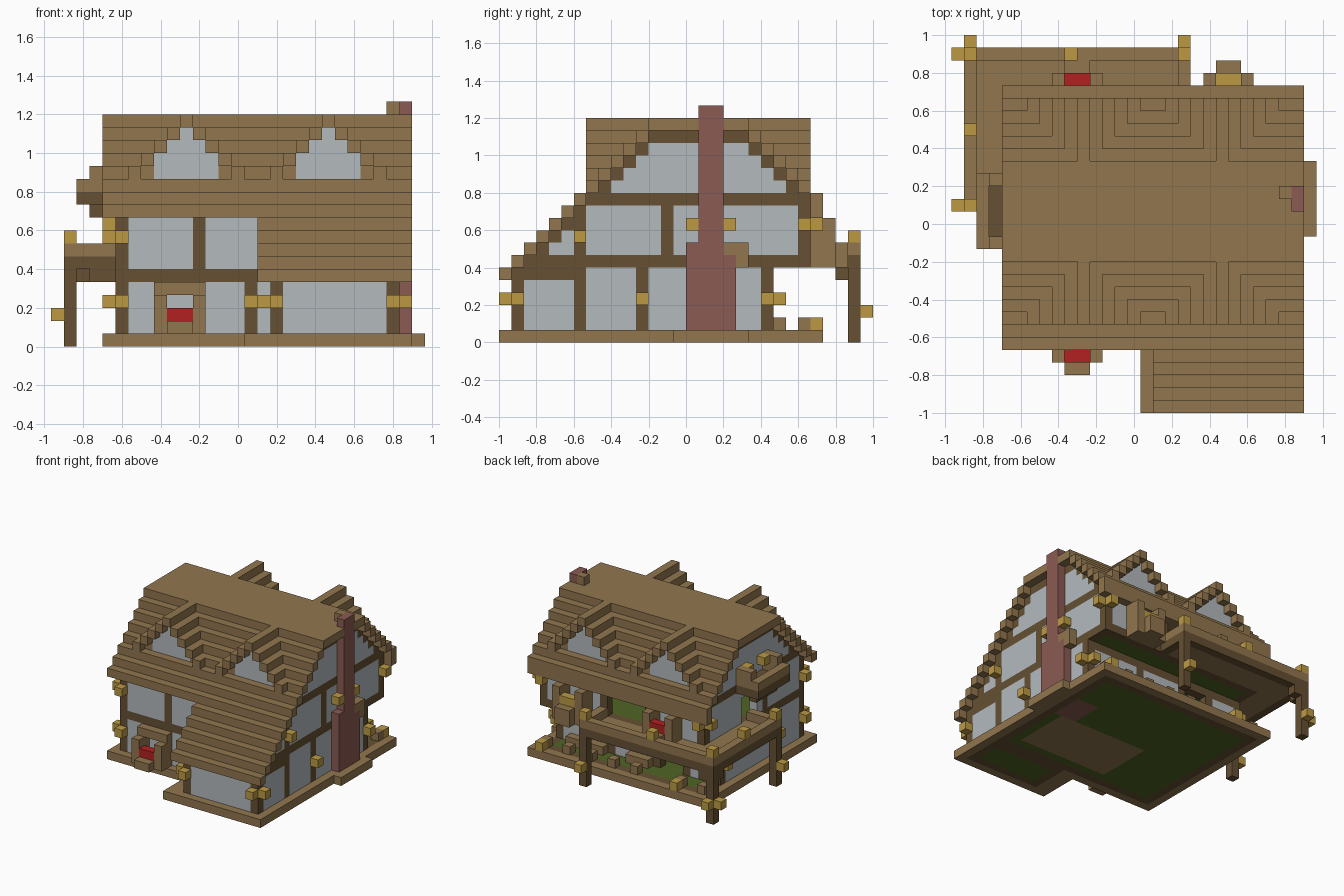
import bpy
import bmesh
from mathutils import Vector

if "Cube" in bpy.data.objects:
    bpy.data.objects.remove(bpy.data.objects["Cube"])

UNIT = 2 / 30
ORIGIN = Vector((14.5, 15, 0))
PALETTE = {
    "wood": (145, 118, 78), "beam": (102, 80, 51), "glass": (179, 186, 190),
    "lamp": (188, 154, 68), "red": (178, 33, 33), "brick": (139, 91, 83),
    "grass": (80, 100, 35),
}


def linear(c):
    c /= 255
    return c / 12.92 if c < 0.04 else ((c + 0.055) / 1.055) ** 2.4


def make_material(name, rgb):
    mat = bpy.data.materials.new(name)
    mat.use_nodes = True
    color = [linear(c) for c in rgb] + [1]
    mat.diffuse_color = color
    mat.node_tree.nodes["Principled BSDF"].inputs["Base Color"].default_value = color
    return mat


materials = {name: make_material(name, rgb) for name, rgb in PALETTE.items()}
cells = {}


def block(part, mat, xs, ys, zs):
    """Fill grid cells; each range is (first, end) or one index."""
    spans = [range(s, s + 1) if isinstance(s, int) else range(*s) for s in (xs, ys, zs)]
    for x in spans[0]:
        for y in spans[1]:
            for z in spans[2]:
                if part:
                    cells[x, y, z] = (part, mat)
                else:
                    cells.pop((x, y, z), None)


# Foundation and ground floor
LEFT, RIGHT = 5, 26
block("foundation", "wood", (4, 28), (5, 26), 0)
block("foundation", "wood", (15, 28), (0, 5), 0)
block("foundation", "wood", (27, 29), (14, 20), 0)
block("floor_edge", "beam", (5, 27), (6, 25), 0)
block("floor_edge", "beam", (17, 27), (1, 6), 0)
block("ground_floor", "grass", (6, RIGHT), (7, 24), 0)
block("ground_floor", "grass", (18, RIGHT), (2, 5), 0)
block("floor_boards", "wood", (13, 25), (8, 15), 0)
block("hearth", "brick", (23, RIGHT), (15, 19), 0)
block("upper_floor", "grass", (6, RIGHT), (7, 24), 6)


# Gable end walls, row by row
def gable(side, x, porch):
    for z in range(1, 17):
        start = max(z - 4, 1 if porch else 6)
        if z < 6 and porch:
            start = 1
        end = 22 if z < 6 else min(25, 36 - z)
        beam_row = z in (6, 11, 16)
        block(side + "_windows", "glass", x, (start, end), z)
        block(side + "_frame", "beam", x, start, z)
        block(side + "_frame", "beam", x, end - 1, z)
        if beam_row:
            block(side + "_frame", "beam", x, (start, end), z)
    block(side + "_frame", "beam", x, 6, (1, 10))
    block(side + "_frame", "beam", x, 11, (1, 6))
    block(side + "_frame", "beam", x, 13, (7, 11))


gable("left_wall", LEFT, False)
gable("right_wall", RIGHT, True)
block("right_wall_frame", "beam", RIGHT, (1, 7), 5)


# Long walls: glass, posts and a top beam
def long_wall(name, y, xs, zs, posts):
    block(name + "_windows", "glass", xs, y, zs)
    block(name + "_frame", "beam", xs, y, zs[1] - 1)
    for x in posts:
        block(name + "_frame", "beam", x, y, zs)


long_wall("front_lower", 6, (LEFT, 27), (1, 6), (LEFT, 15, RIGHT))
long_wall("front_upper", 6, (LEFT, 27), (6, 11), (LEFT, 11, 16, RIGHT))
long_wall("porch_front", 1, (17, 27), (1, 6), (17, RIGHT))
long_wall("back_lower", 21, (LEFT, 27), (1, 6), (LEFT, 9, 13, 19, RIGHT))
long_wall("back_upper", 24, (LEFT, 27), (6, 11), (LEFT, 12, 18, RIGHT))
block("back_upper_frame", "beam", (LEFT, 27), 24, 6)

# Porch left wall
block("porch_windows", "glass", 17, (2, 6), (1, 5))
block("porch_frame", "beam", 17, (1, 6), 5)
for z in range(6, 9):
    block("porch_windows", "glass", 17, (z - 4, 6), z)
    block("porch_frame", "beam", 17, z - 4, z)

# Open doorways
block(None, None, (13, 18), 24, (7, 10))
block(None, None, (10, 13), 21, (1, 5))
block(None, None, LEFT, (15, 18), (7, 10))

# Stepped roof, lower porch roof and flat ridge
for z in range(5, 18):
    x0 = 16 if z < 10 else 4
    inner = (x0 + 2, RIGHT)
    y = z - 5
    block("roof", "wood", inner, y + 1, z)
    block("roof", "wood", (x0, 28), y, z)
    if z >= 10:
        y = min(36 - z, 25)
        block("roof", "wood", inner, y - 1, z)
        block("roof", "wood", (x0, 28), y, z)
block("roof", "wood", (4, 28), (12, 20), 17)

# Dormers on both slopes
for center in (10, 21):
    for step in range(5):
        z = 17 - step
        for x in (center - step, center + step):
            block("dormer_roofs", "wood", x, (7, z - 4), z)
            block("dormer_roofs", "wood", x, (36 - z, 25), z)
        half = min(step - 1, 2)
        if step:
            for y in (8, 23):
                block("dormer_windows", "glass", (center - half, center + half + 1), y, z)

# Chimney
block("chimney", "brick", 27, (15, 19), (1, 7))
block("chimney", "brick", 27, (16, 18), (7, 19))
block("chimney", "brick", 27, 18, 6)
block("chimney", "brick", 27, 15, 7)
block("chimney_trim", "wood", 27, 19, (6, 8))
block("chimney_trim", "wood", 27, 18, 7)
block("chimney_trim", "wood", RIGHT, 17, 18)

# Corner balcony
block("balcony_deck", "wood", (1, 19), (25, 29), 6)
block("balcony_deck", "wood", (1, 5), (16, 29), 6)
for part, mat, z in (("balcony_rim", "beam", 6), ("balcony_rail", "wood", 7)):
    block(part, mat, (1, 19), 28, z)
    block(part, mat, 1, (16, 29), z)
    block(part, mat, (1, 5), 16, z)
    block(part, mat, 18, (25, 29), z)
for x, y in ((1, 28), (18, 28), (1, 16)):
    block("balcony_posts", "beam", x, y, (0, 7))
block("balcony_braces", "beam", (3, 5), 16, 5)
block("balcony_braces", "beam", 2, 28, 5)
block("balcony_braces", "beam", 1, 27, 5)


# Flower boxes with a window surround
def flower_box(name, x, y, out, z, flower):
    block(name, "wood", (x, x + 2), y + out, z)
    block(name, "wood", (x, x + 2), y, z)
    block(name + "_flowers", flower, (x, x + 2), y, z + 1)
    for side in (x - 1, x + 2):
        block(name, "wood", side, y, (z, z + 3))
        block(name, "wood", side, y - out, (z, z + 3))
    block(name, "wood", (x - 1, x + 3), y - out, z + 3)


flower_box("front_flower_box", 9, 4, -1, 1, "red")
flower_box("balcony_flower_box", 9, 26, 1, 7, "red")
flower_box("back_flower_box", 21, 26, 1, 7, "lamp")
block("back_flower_box", "wood", (21, 23), (25, 28), 6)
block("back_flower_box", "wood", (20, 24), (25, 27), 6)

# Small bay on the left gable
block("bay_base", "beam", 3, (14, 18), 10)
block("bay_base", "beam", (2, 5), (13, 19), 11)
block("bay_rail", "wood", 2, (13, 19), 12)
for y in (13, 18):
    block("bay_rail", "wood", (3, 5), y, (12, 14))

# Low fence and benches along the back
for x in (LEFT, 8, 14, 17, 20, 23, RIGHT):
    block("back_fence", "wood", x, 24, 1)
for x in ((14, 17), (20, 25)):
    block("back_bench", "wood", x, 22, 1)

# Lanterns
lanterns = {
    2: ((0, 16), (0, 28), (1, 29), (18, 29)),
    3: ((LEFT, 5), (4, 6), (15, 5), (17, 0), (16, 1), (RIGHT, 0), (27, 1),
        (27, 11), (27, 21), (RIGHT, 22), (4, 11), (4, 21), (LEFT, 22)),
    8: ((1, 28), (9, 28), (18, 28), (1, 22), (1, 16), (LEFT, 5), (4, 6), (27, 6)),
    9: ((27, 15), (27, 18), (27, 24), (RIGHT, 25), (4, 24), (LEFT, 25)),
    13: ((4, 14), (4, 17)),
    1: ((RIGHT, 25), (8, 25)),
}
for z, spots in lanterns.items():
    for x, y in spots:
        block("lanterns", "lamp", x, y, z)

# Turn each part into a mesh of its exposed faces
parts = {}
for cell, (part, mat) in cells.items():
    parts.setdefault((part, mat), []).append(Vector(cell))

for (part, mat), members in parts.items():
    bm = bmesh.new()
    for cell in members:
        middle = cell + Vector((0.5, 0.5, 0.5))
        for axis in range(3):
            for sign in (-1, 1):
                normal = Vector((0, 0, 0))
                normal[axis] = sign
                if tuple(int(c) for c in cell + normal) in cells:
                    continue
                u = Vector((0, 0, 0))
                u[(axis + 1) % 3] = 0.5
                v = normal.cross(u)
                center = middle + normal / 2
                corners = (center - u - v, center + u - v, center + u + v, center - u + v)
                bm.faces.new([bm.verts.new((p - ORIGIN) * UNIT) for p in corners])
    bmesh.ops.remove_doubles(bm, verts=bm.verts, dist=UNIT / 100)
    bmesh.ops.dissolve_limit(bm, angle_limit=0.01, verts=bm.verts, edges=bm.edges)
    mesh = bpy.data.meshes.new(part)
    bm.to_mesh(mesh)
    bm.free()
    mesh.materials.append(materials[mat])
    bpy.context.collection.objects.link(bpy.data.objects.new(part, mesh))
